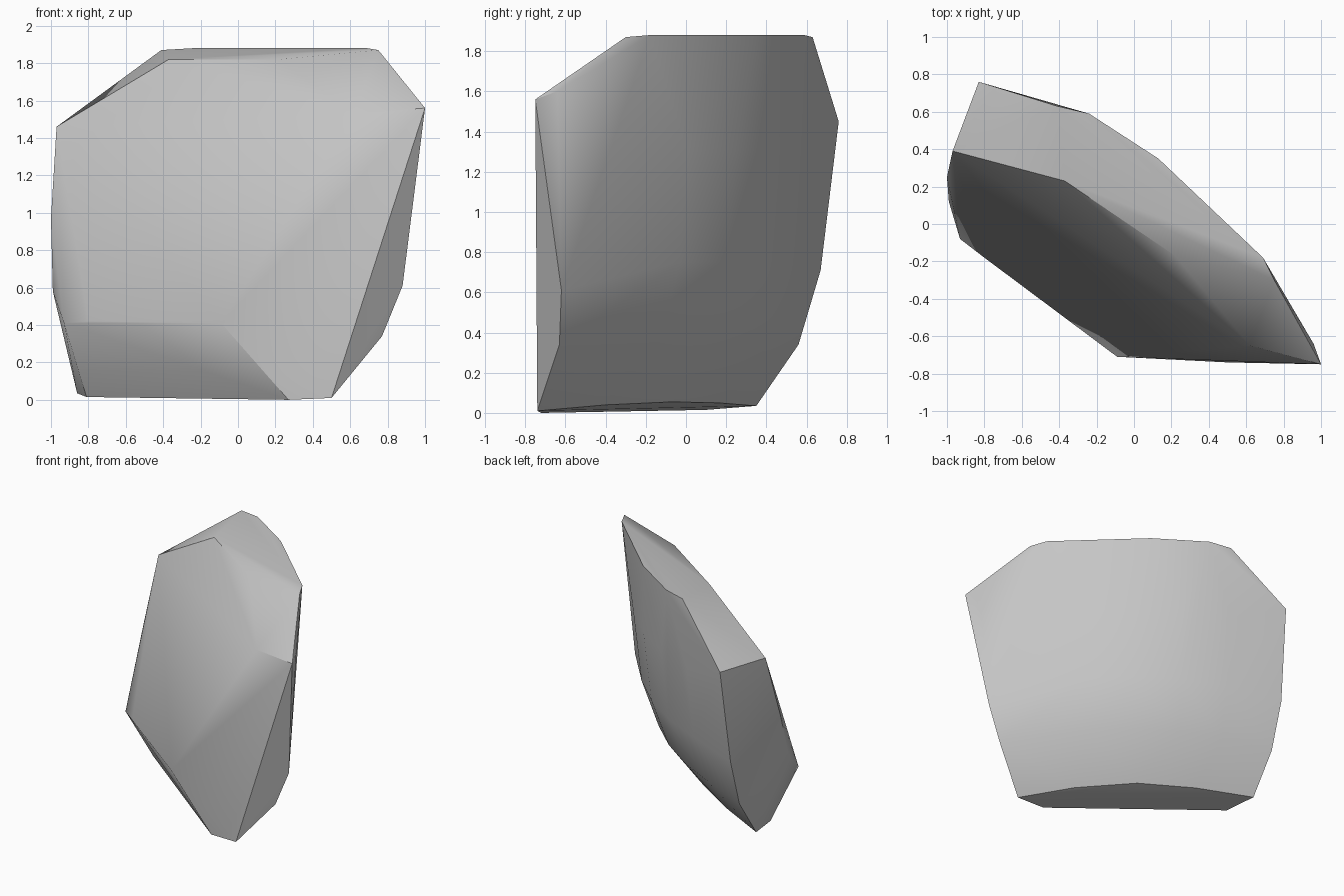
import bpy
import bmesh
from math import radians
from mathutils import Vector

default_cube = bpy.data.objects.get("Cube")
if default_cube:
    bpy.data.objects.remove(default_cube, do_unlink=True)

# The slab runs diagonally: one axis along its length, one out of its broad back
ALONG = Vector((0.78, -0.62, 0))
OUTWARD = Vector((0.62, 0.78, 0))


def back_arc(height, half_length, base, bulge, steps):
    """Shallow arc of corners across the broad, rounded back."""
    corners = []
    for step in range(steps + 1):
        ratio = 2 * step / steps - 1
        offset = base + bulge * (1 - ratio * ratio)
        corner = ALONG * (ratio * half_length) + OUTWARD * offset
        corner.z = height
        corners.append(corner)
    return corners


def make_stone_material():
    colour = (0.56, 0.56, 0.56, 1)
    material = bpy.data.materials.new("stone_grey")
    material.use_nodes = True
    material.diffuse_color = colour
    shader = material.node_tree.nodes["Principled BSDF"]
    shader.inputs["Base Color"].default_value = colour
    shader.inputs["Roughness"].default_value = 0.9
    return material


# Chipped top plateau
top_corners = [
    (-.37, .23, 1.82), (.22, -.17, 1.82), (.69, -.18, 1.88), (.75, -.3, 1.87),
    (.13, .35, 1.88), (-.24, .59, 1.88), (-.41, .63, 1.87),
]
# Pointed shoulder on one end and sloping shoulder on the other
shoulder_corners = [
    (1, -.75, 1.56), (.62, -.65, 1.53), (.96, -.64, 1.6),
    (-.97, .39, 1.46), (-.83, .76, 1.45),
]
# Blunt end
blunt_end_corners = [
    (-1, .25, .97), (-.99, .12, .58), (-.86, .67, .71), (-.86, .56, .34),
]
# Narrow end
narrow_end_corners = [(.88, -.62, .61), (.77, -.63, .34)]
# Overhanging ledge below the broad front
ledge_corners = [(-.09, -.71, .41), (-.8, -.18, .42), (-.93, -.08, .41)]
# Thin base
base_corners = [
    (-.81, .1, .015), (.27, -.72, 0), (.5, -.74, .01), (-.86, .35, .035),
    (.24, -.4, .04), (-.09, -.07, .055), (-.46, .16, .05),
]

corners = (top_corners + shoulder_corners + blunt_end_corners
           + narrow_end_corners + ledge_corners + base_corners)
corners += back_arc(height=.38, half_length=.98, base=-.07, bulge=.2, steps=6)
corners += back_arc(height=.75, half_length=1.03, base=.01, bulge=.25, steps=6)
corners += back_arc(height=1.3, half_length=1.06, base=.06, bulge=.26, steps=6)

# Wrap the corners in one faceted boulder
mesh = bpy.data.meshes.new("boulder")
bm = bmesh.new()
for corner in corners:
    bm.verts.new(corner)
hull = bmesh.ops.convex_hull(bm, input=bm.verts)
unused = {item for item in hull["geom_interior"] + hull["geom_unused"]
          if isinstance(item, bmesh.types.BMVert)}
bmesh.ops.delete(bm, geom=list(unused), context="VERTS")
bmesh.ops.recalc_face_normals(bm, faces=bm.faces)
bm.to_mesh(mesh)
bm.free()

boulder = bpy.data.objects.new("boulder", mesh)
bpy.context.collection.objects.link(boulder)
mesh.materials.append(make_stone_material())

# Soft faces with crisp broken edges
bpy.ops.object.select_all(action="DESELECT")
boulder.select_set(True)
bpy.context.view_layer.objects.active = boulder
bpy.ops.object.shade_smooth_by_angle(angle=radians(32))
